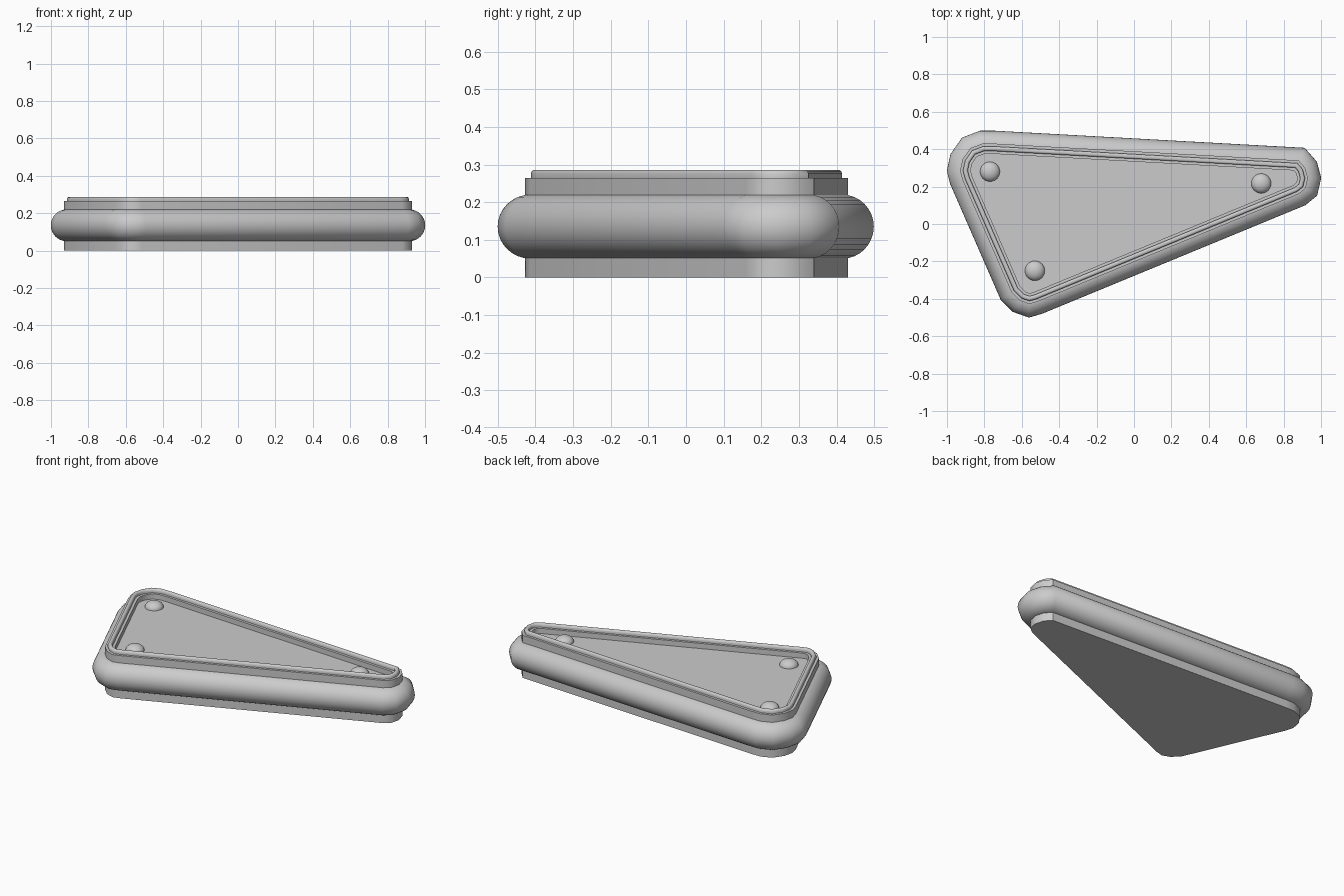
import bpy, bmesh, math
from mathutils import Vector

if "Cube" in bpy.data.objects:
    bpy.data.objects.remove(bpy.data.objects["Cube"])

# Rounded triangular outline of the body, counter-clockwise
OUTLINE = [Vector(p) for p in [
    (-.61, -.41), (-.56, -.428), (-.515, -.415),
    (.88, .16), (.917, .19), (.93, .245), (.915, .30), (.88, .34),
    (-.75, .43), (-.81, .43), (-.875, .405), (-.917, .345), (-.93, .285), (-.917, .235),
    (-.655, -.365)]]


def offset(d):
    """Outline moved outward by d with mitred corners."""
    out = []
    n = len(OUTLINE)
    for i, p in enumerate(OUTLINE):
        a = (p - OUTLINE[i - 1]).normalized()
        b = (OUTLINE[(i + 1) % n] - p).normalized()
        na, nb = Vector((a.y, -a.x)), Vector((b.y, -b.x))
        m = (na + nb).normalized()
        out.append(p + m * (d / m.dot(na)))
    return out


def sweep(name, profile, closed, angle):
    """Carry an (offset, height) profile around the outline."""
    bm = bmesh.new()
    rings = [[bm.verts.new((p.x, p.y, z)) for p in offset(d)] for d, z in profile]
    n = len(OUTLINE)
    pairs = list(zip(rings, rings[1:]))
    if closed:
        pairs.append((rings[-1], rings[0]))
    else:
        bm.faces.new(rings[0])
        bm.faces.new(rings[-1])
    for r, s in pairs:
        for i in range(n):
            j = (i + 1) % n
            bm.faces.new((r[i], r[j], s[j], s[i]))
    bmesh.ops.recalc_face_normals(bm, faces=bm.faces)
    finish(name, bm, angle)


def finish(name, bm, angle):
    me = bpy.data.meshes.new(name)
    bm.to_mesh(me)
    bm.free()
    ob = bpy.data.objects.new(name, me)
    bpy.context.collection.objects.link(ob)
    bpy.ops.object.select_all(action='DESELECT')
    ob.select_set(True)
    bpy.context.view_layer.objects.active = ob
    bpy.ops.object.shade_smooth_by_angle(angle=math.radians(angle))
    return ob


FLOOR = .232

# Body: straight wall, ledge, rounded bead and recessed floor
bead = [(-.015, .264), (-.015, .276), (-.018, .283), (-.023, .286),
        (-.032, .286), (-.037, .283), (-.040, .276), (-.040, .264)]
sweep("body", [(0, 0), (0, .264)] + bead + [(-.055, .264), (-.055, FLOOR)], False, 40)

# Fat rubber band around the body
band = [(-.014 + .083 * math.cos(2 * math.pi * k / 32),
         .135 + .085 * math.sin(2 * math.pi * k / 32)) for k in range(32)]
sweep("rubber_band", band, True, 60)

# Low domed rivets in the corners
for i, (x, y) in enumerate([(-.77, .28), (-.53, -.25), (.68, .217)]):
    bm = bmesh.new()
    bmesh.ops.create_uvsphere(bm, u_segments=24, v_segments=16, radius=1)
    bmesh.ops.delete(bm, geom=[v for v in bm.verts if v.co.z < -.01], context='VERTS')
    bmesh.ops.scale(bm, vec=(.053, .053, .036), verts=bm.verts)
    bmesh.ops.translate(bm, vec=(x, y, FLOOR), verts=bm.verts)
    finish(f"rivet_{i + 1}", bm, 60)
